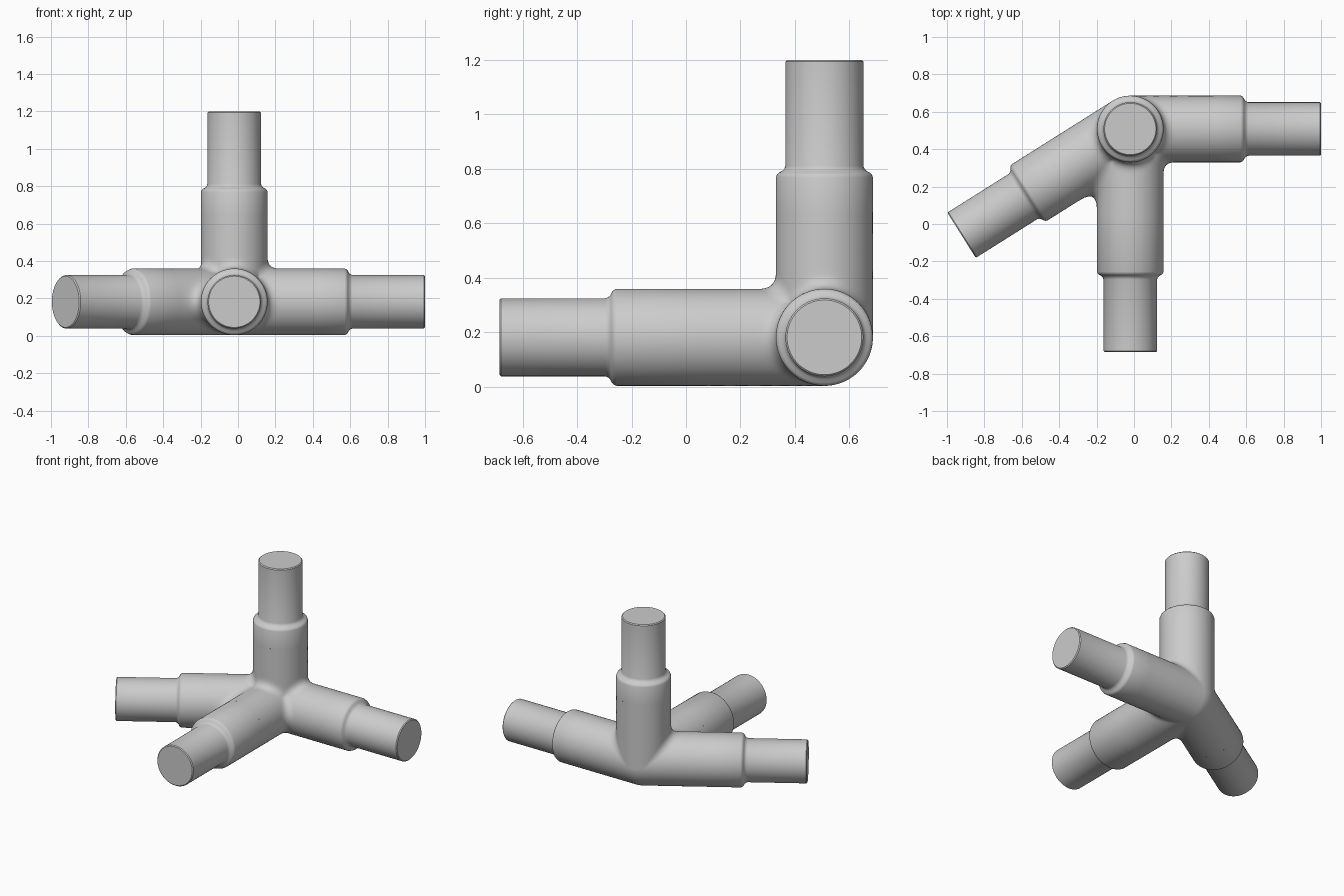
import bpy, bmesh, math
from mathutils import Vector

if "Cube" in bpy.data.objects:
    bpy.data.objects.remove(bpy.data.objects["Cube"])

CENTRE = Vector((-0.02, 0.508, 0.182))
R, R_THIN = 0.178, 0.143      # sleeve and spigot radii
HUB = 0.46                    # where the blended hub hands over to each arm
FILLET = 0.06
a = math.radians(212.2)
ARMS = {"upright": (Vector((0, 0, 1)), 1.018),
        "right": (Vector((1, 0, 0)), 1.02),
        "front": (Vector((0, -1, 0)), 1.193),
        "left": (Vector((math.cos(a), math.sin(a), 0)), 1.066)}
DIRS = [d for d, _ in ARMS.values()]

mat = bpy.data.materials.new("plain grey")
mat.diffuse_color = (0.6, 0.6, 0.6, 1)
mat.use_nodes = True
mat.node_tree.nodes["Principled BSDF"].inputs["Base Color"].default_value = mat.diffuse_color


def finish(bm, name):
    bmesh.ops.recalc_face_normals(bm, faces=bm.faces)
    me = bpy.data.meshes.new(name)
    bm.to_mesh(me)
    bm.free()
    ob = bpy.data.objects.new(name, me)
    me.materials.append(mat)
    bpy.context.collection.objects.link(ob)
    ob.location = CENTRE
    bpy.ops.object.select_all(action='DESELECT')
    ob.select_set(True)
    bpy.context.view_layer.objects.active = ob
    bpy.ops.object.shade_smooth_by_angle(angle=math.radians(35))
    return ob


def distance(p):
    """Distance to the round-ended pipes, filleted where their walls meet at an angle."""
    info = []
    for d in DIRS:
        v = p - d * max(p.dot(d), 0)
        length = v.length
        info.append((length - R, v / max(length, 1e-6)))
    best = min(i[0] for i in info)
    for i in range(4):
        for j in range(i):
            (da, na), (db, nb) = info[i], info[j]
            k = FILLET * (1 - na.dot(nb))
            gap = k - abs(da - db)
            if k > 1e-4 and gap > 0:
                best = min(best, min(da, db) - gap * gap / (4 * k))
    return best


# Hub: a sphere pushed out along its rays to the filleted pipe surface
bm = bmesh.new()
bmesh.ops.create_icosphere(bm, subdivisions=6, radius=1)
for v in bm.verts:
    ray = v.co.normalized()
    lo, hi = 0.12, 0.56 / max(max(ray.dot(d) for d in DIRS), 0.3)
    for _ in range(16):
        mid = (lo + hi) / 2
        if distance(ray * mid) < 0:
            lo = mid
        else:
            hi = mid
    v.co = ray * lo
# Trim every stub square so that an arm can continue it
for d in DIRS:
    def own(f):
        c = f.calc_center_median()
        return c.dot(d) > 0.3 and c.dot(d) >= max(c.dot(e) for e in DIRS) - 1e-6
    faces = [f for f in bm.faces if own(f)]
    edges = list({e for f in faces for e in f.edges})
    verts = list({v for f in faces for v in f.verts})
    bmesh.ops.bisect_plane(bm, geom=verts + edges + faces, dist=1e-5,
                           plane_co=d * HUB, plane_no=d)
    gone = [f for f in bm.faces if own(f) and f.calc_center_median().dot(d) > HUB]
    bmesh.ops.delete(bm, geom=gone, context='FACES')
finish(bm, "corner_hub")

# Arms: turned sleeve, rounded shoulder, thinner spigot and flat end
for name, (d, length) in ARMS.items():
    s = length - 0.43
    profile = [(R, HUB), (R, s), (R - 0.004, s + 0.010), (R - 0.012, s + 0.017),
               (R - 0.024, s + 0.023), (R_THIN + 0.004, s + 0.031), (R_THIN, s + 0.042),
               (R_THIN, length - 0.006), (R_THIN - 0.006, length)]
    turn = d.to_track_quat('Z', 'Y')
    bm = bmesh.new()
    n = 64
    rings = [[bm.verts.new(turn @ Vector((r * math.cos(2 * math.pi * i / n),
                                          r * math.sin(2 * math.pi * i / n), z)))
              for i in range(n)] for r, z in profile]
    for low, high in zip(rings, rings[1:]):
        for i in range(n):
            j = (i + 1) % n
            bm.faces.new((low[i], low[j], high[j], high[i]))
    bm.faces.new(rings[-1])
    finish(bm, name + "_arm")
